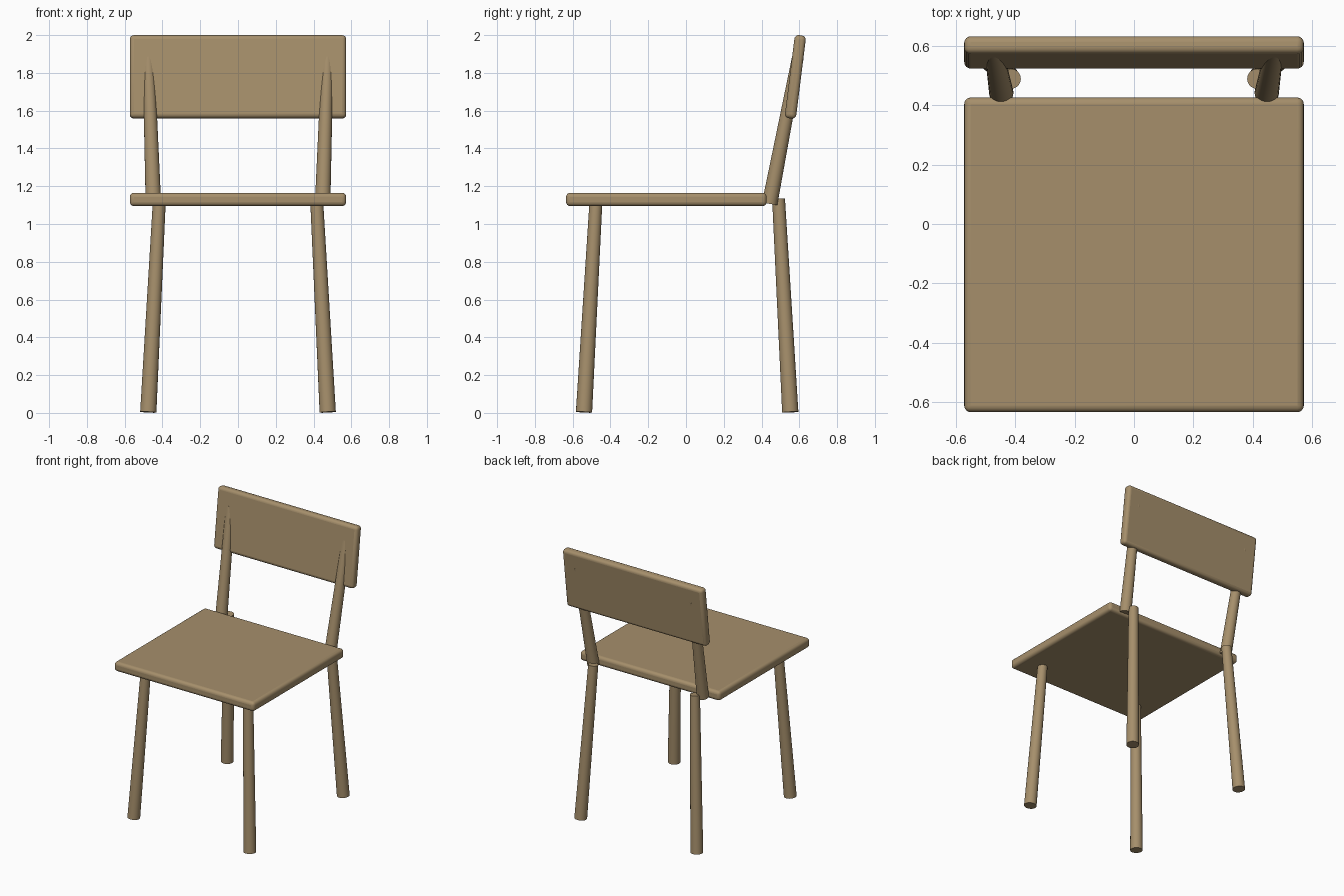
import bpy
import math
from mathutils import Vector

cube = bpy.data.objects.get("Cube")
if cube:
    bpy.data.objects.remove(cube, do_unlink=True)

# One wood colour for every part
wood = bpy.data.materials.new("light_wood")
wood.use_nodes = True
colour = (0.38, 0.275, 0.148, 1)
wood.diffuse_color = colour
bsdf = wood.node_tree.nodes["Principled BSDF"]
bsdf.inputs["Base Color"].default_value = colour
bsdf.inputs["Roughness"].default_value = 0.7


def finish(name):
    obj = bpy.context.object
    obj.name = name
    obj.data.materials.append(wood)
    bpy.ops.object.shade_smooth_by_angle(angle=math.radians(40))
    return obj


def rounded_board(name, centre, size, tilt=0):
    bpy.ops.mesh.primitive_cube_add(size=1, location=centre)
    obj = bpy.context.object
    obj.scale = size
    bpy.ops.object.transform_apply(location=False, rotation=False, scale=True)
    obj.rotation_euler.x = tilt
    bevel = obj.modifiers.new("rounded_edges", 'BEVEL')
    bevel.width = 0.022
    bevel.segments = 4
    return finish(name)


def tapered_rod(name, bottom, top, r_bottom, r_top):
    a, b = Vector(bottom), Vector(top)
    axis = b - a
    bpy.ops.mesh.primitive_cone_add(
        vertices=32, radius1=r_bottom, radius2=r_top,
        depth=axis.length, location=(a + b) / 2)
    bpy.context.object.rotation_euler = axis.to_track_quat('Z', 'Y').to_euler()
    return finish(name)


# Seat and tilted backrest
rounded_board("seat", (0, -0.104, 1.13), (1.146, 1.062, 0.07))
rounded_board("backrest", (0, 0.579, 1.779), (1.146, 0.06, 0.443), math.radians(-7.1))

# Splayed legs and leaning back posts, mirrored left and right
for side, s in (("left", 1), ("right", -1)):
    tapered_rod("front_leg_" + side, (s * 0.475, -0.54, 0.004),
                (s * 0.416, -0.476, 1.133), 0.043, 0.034)
    tapered_rod("rear_leg_" + side, (s * 0.475, 0.552, 0.004),
                (s * 0.416, 0.49, 1.133), 0.043, 0.034)
    tapered_rod("back_post_" + side, (s * 0.448, 0.443, 1.108),
                (s * 0.474, 0.592, 1.88), 0.041, 0.031)
